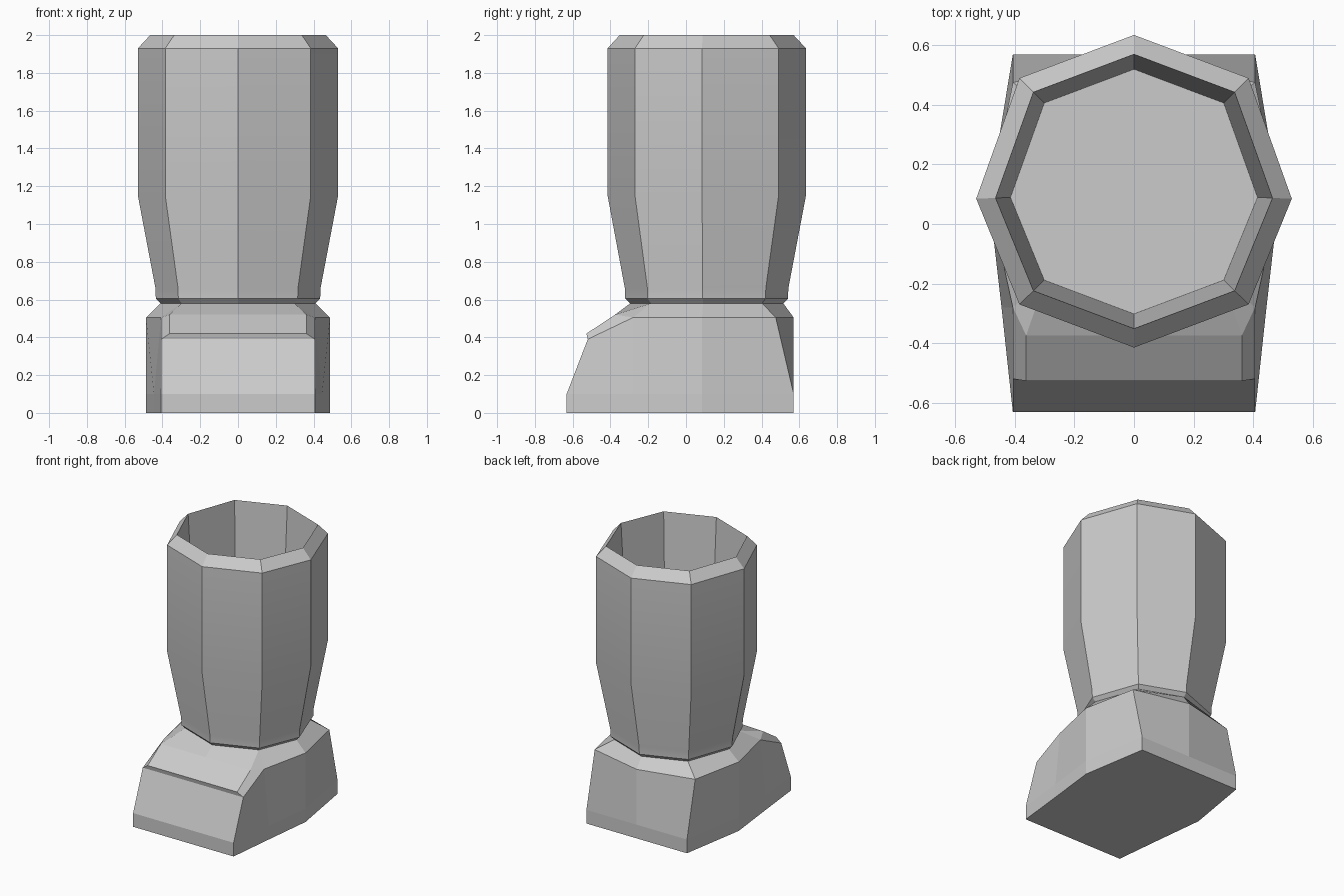
import bpy, bmesh

if "Cube" in bpy.data.objects:
    bpy.data.objects.remove(bpy.data.objects["Cube"])


def finish(name, bm, mirror=False, smooth=False):
    bmesh.ops.recalc_face_normals(bm, faces=bm.faces)
    mesh = bpy.data.meshes.new(name)
    bm.to_mesh(mesh)
    bm.free()
    obj = bpy.data.objects.new(name, mesh)
    bpy.context.collection.objects.link(obj)
    if mirror:
        mod = obj.modifiers.new("Mirror", 'MIRROR')
        mod.use_clip = True
    if smooth:
        bpy.ops.object.select_all(action='DESELECT')
        obj.select_set(True)
        bpy.context.view_layer.objects.active = obj
        bpy.ops.object.shade_smooth_by_angle(angle=0.52)
    return obj


# Hollow octagonal shaft: one slightly skewed octagon lofted through (scale radius, z)
CY, R = 0.105, 0.53
OCTAGON = [(0.53, 0.085), (0.385, 0.49), (0, 0.635), (-0.385, 0.49),
           (-0.53, 0.085), (-0.385, -0.27), (0, -0.415), (0.385, -0.27)]
PROFILE = [(0.405, 0.575), (0.435, 0.605), (0.437, 0.66), (0.53, 1.15),
           (0.53, 1.93), (0.465, 2.0), (0.415, 1.15)]
bm = bmesh.new()
rings = [[bm.verts.new((x * r / R, CY + (y - CY) * r / R, z)) for x, y in OCTAGON]
         for r, z in PROFILE]
for a, b in zip(rings, rings[1:]):
    for i in range(8):
        j = (i + 1) % 8
        bm.faces.new((a[i], a[j], b[j], b[i]))
bm.faces.new(rings[0])
bm.faces.new(rings[-1])
finish("boot_shaft", bm, smooth=True)

# Cross-shaped inset plate lying on the floor of the shaft
CROSS = [(-0.185, 0.3), (-0.01, 0.207), (0.035, 0.217), (0.13, 0.312), (0.18, 0.29),
         (0.087, 0.1), (0.095, 0.075), (0.19, -0.03), (0.165, -0.08), (-0.015, 0.013),
         (-0.045, 0.005), (-0.145, -0.09), (-0.2, -0.065), (-0.105, 0.12),
         (-0.11, 0.145), (-0.21, 0.25)]
bm = bmesh.new()
face = bm.faces.new([bm.verts.new((x, y, 1.15)) for x, y in CROSS])
ext = bmesh.ops.extrude_face_region(bm, geom=[face])
bmesh.ops.translate(bm, vec=(0, 0, 0.004),
                    verts=[v for v in ext["geom"] if isinstance(v, bmesh.types.BMVert)])
finish("floor_cross", bm)

# Foot: right half, rings run front centre, front corner, quarter, side, heel corner, heel centre
SOLE = [(0, -0.632), (0.407, -0.632), (0.445, -0.28), (0.487, 0.085),
        (0.407, 0.57), (0, 0.57)]
UPPER = [(0, -0.52, 0.39), (0.407, -0.52, 0.39), (0.407, -0.28, 0.505),
         (0.487, 0.085, 0.505), (0.407, 0.475, 0.505), (0, 0.57, 0.505)]
NECK = [(0, -0.295, 0.58), (0.298, -0.185, 0.58), (0.41, 0.09, 0.58),
        (0.298, 0.403, 0.58), (0, 0.515, 0.58)]
PANEL = [(0, -0.527, 0.42), (0.362, -0.527, 0.42), (0.362, -0.375, 0.52), (0, -0.375, 0.52)]
bm = bmesh.new()
low = [bm.verts.new((x, y, 0)) for x, y in SOLE]
mid = [bm.verts.new((x, y, 0.1)) for x, y in SOLE]
up = [bm.verts.new(p) for p in UPPER]
neck = [bm.verts.new(p) for p in NECK]
pan = [bm.verts.new(p) for p in PANEL]
for a, b in ((low, mid), (mid, up)):
    for i in range(5):
        bm.faces.new((a[i], a[i + 1], b[i + 1], b[i]))
for i in range(3):
    bm.faces.new((up[i + 2], up[i + 3], neck[i + 2], neck[i + 1]))
# Toe panel, its rim, the instep behind it and the closing faces
for f in (pan, (up[0], up[1], pan[1], pan[0]), (up[1], up[2], pan[2], pan[1]),
          (up[2], neck[1], pan[2]), (pan[2], neck[1], neck[0], pan[3]), low, neck):
    bm.faces.new(f)
finish("boot_foot", bm, mirror=True)
